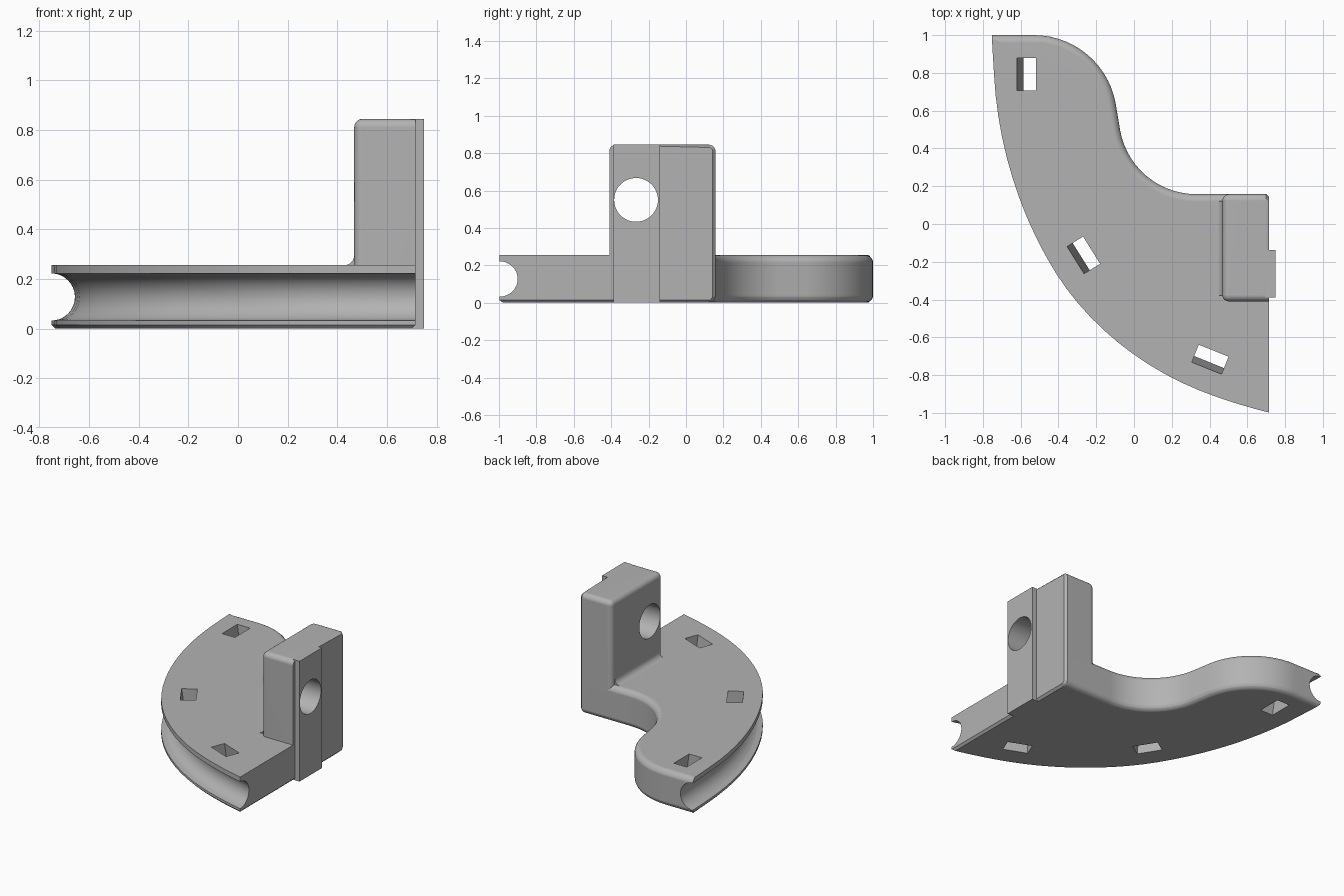
import bpy, bmesh, math
from mathutils import Vector

if "Cube" in bpy.data.objects:
    bpy.data.objects.remove(bpy.data.objects["Cube"])

H, TOP = 0.255, 0.845          # plate and tower heights
RIGHT, BACK = 0.715, 0.158     # flat mounting face, back wall
R, CH = 0.04, 0.015            # rounding and chamfer sizes
grey = bpy.data.materials.new("grey plastic")
grey.diffuse_color = (0.45, 0.45, 0.45, 1)
grey.use_nodes = True
grey.node_tree.nodes["Principled BSDF"].inputs["Base Color"].default_value = grey.diffuse_color


def make(name, bm):
    bmesh.ops.recalc_face_normals(bm, faces=bm.faces[:])
    me = bpy.data.meshes.new(name)
    bm.to_mesh(me)
    bm.free()
    ob = bpy.data.objects.new(name, me)
    me.materials.append(grey)
    bpy.context.collection.objects.link(ob)
    return ob


def box_bm(lo, hi):
    bm = bmesh.new()
    bmesh.ops.create_cube(bm, size=1)
    for v in bm.verts:
        v.co = [l + (c + 0.5) * (h - l) for c, l, h in zip(v.co, lo, hi)]
    return bm


def prism(name, a, b):
    """Solid between two matching loops of points."""
    bm = bmesh.new()
    va, vb = [bm.verts.new(p) for p in a], [bm.verts.new(p) for p in b]
    bm.faces.new(va)
    bm.faces.new(vb[::-1])
    for i in range(len(va)):
        j = (i + 1) % len(va)
        bm.faces.new((va[i], vb[i], vb[j], va[j]))
    return make(name, bm)


def cut(target, cutter):
    """Subtract the cutter, using the first solver that gives a sound result."""
    mod = target.modifiers.new("cut", 'BOOLEAN')
    mod.operation, mod.object = 'DIFFERENCE', cutter
    result = None
    for solver in ('EXACT', 'MANIFOLD', 'FLOAT'):
        mod.solver = solver
        bpy.context.view_layer.update()
        dg = bpy.context.evaluated_depsgraph_get()
        me = bpy.data.meshes.new_from_object(target.evaluated_get(dg))
        if len(me.vertices) > len(target.data.vertices):
            result = me
            break
    target.modifiers.remove(mod)
    if result:
        target.data = result
        result.materials.clear()
        result.materials.append(grey)
        for p in result.polygons:
            p.material_index = 0
    bpy.data.objects.remove(cutter)


def arc(cx, cy, r, a0, a1, n):
    angles = [math.radians(a0 + (a1 - a0) * i / n) for i in range(n + 1)]
    return [Vector((cx + r * math.cos(a), cy + r * math.sin(a))) for a in angles]


def hermite(knots, n):
    """Smooth curve through (x, y, heading in degrees) knots."""
    out = []
    for (x0, y0, a0), (x1, y1, a1) in zip(knots, knots[1:]):
        p, q = Vector((x0, y0)), Vector((x1, y1))
        d = (q - p).length
        t0, t1 = [Vector((math.cos(math.radians(a)), math.sin(math.radians(a)))) * d for a in (a0, a1)]
        for i in range(n):
            t = i / n
            out.append(p * (2*t**3 - 3*t*t + 1) + t0 * (t**3 - 2*t*t + t)
                       + q * (3*t*t - 2*t**3) + t1 * (t**3 - t*t))
    return out + [q]


# Plate outline, counter-clockwise: grooved rim, mounting face, wavy inner wall
rim = hermite([(-0.752, 1, -89), (-0.741, 0.79, -87), (-0.416, -0.256, -58),
               (0.339, -0.878, -22), (RIGHT, -0.998, -14)], 10)
inner = ([Vector((RIGHT, BACK - CH)), Vector((RIGHT - CH, BACK))]
         + arc(0.33, BACK + 0.41, 0.41, 270, 190, 14) + arc(-0.53, 0.56, 0.44, 10, 90, 14))
outline = rim + inner
kind = ["rim"] * (len(rim) - 1) + ["face"] + ["inner"] * len(inner)


def ring(bm, z, dist):
    """Outline at height z, each edge moved inwards by the distance for its kind."""
    vs, n = [], len(outline)
    for i, p in enumerate(outline):
        e0, e1 = (p - outline[i - 1]).normalized(), (outline[(i + 1) % n] - p).normalized()
        n0, n1 = Vector((-e0.y, e0.x)), Vector((-e1.y, e1.x))
        d0, d1 = dist[kind[i - 1]], dist[kind[i]]
        if kind[i - 1] == kind[i]:
            off = (n0 + n1) * (d0 / (1 + n0.dot(n1)))
        else:
            det = n0.x * n1.y - n0.y * n1.x
            off = Vector(((d0 * n1.y - d1 * n0.y) / det, (n0.x * d1 - n1.x * d0) / det))
        vs.append(bm.verts.new((p.x + off.x, p.y + off.y, z)))
    return vs


# Curved plate: stacked rings give the groove, rounded inner edges and bottom chamfer
GR, GZ = 0.095, 0.127
levels = {0, CH, H}
levels |= {R * (1 - math.cos(k * math.pi / 10)) for k in range(1, 6)}
levels |= {H - R * (1 - math.cos(k * math.pi / 10)) for k in range(1, 6)}
levels |= {GZ - GR * math.cos(k * math.pi / 16) for k in range(17)}
bm = bmesh.new()
rings = []
for z in sorted(levels):
    edge = min(R, max(0, R - min(z, H - z)))
    g = GR * GR - (z - GZ) ** 2
    chamfer = max(0, CH - z)
    rings.append(ring(bm, z, {"inner": R - math.sqrt(max(0, R * R - edge * edge)), "face": chamfer,
                              "rim": math.sqrt(g) if g > 1e-9 else chamfer}))
for a, b in zip(rings, rings[1:]):
    for i in range(len(a)):
        j = (i + 1) % len(a)
        bm.faces.new((a[i], a[j], b[j], b[i]))
bm.faces.new(rings[0][::-1])
bm.faces.new(rings[-1])
plate = make("grooved_plate", bm)

# Upright tower: rounded left, top, front and back edges, chamfered mounting face
bm = box_bm((0.468, -0.41, 0.2), (RIGHT, BACK, TOP))
edges = [e for e in bm.edges
         if not all(v.co.x > 0.7 for v in e.verts) and not all(v.co.z < 0.21 for v in e.verts)]
bmesh.ops.bevel(bm, geom=edges, offset=0.035, segments=5, profile=0.5, affect='EDGES')
edges = []
for e in bm.edges:
    mid = (e.verts[0].co + e.verts[1].co) / 2
    if all(v.co.x > RIGHT - 1e-4 for v in e.verts) and mid.z > 0.21 and mid.y > -0.37:
        edges.append(e)
bmesh.ops.bevel(bm, geom=edges, offset=CH, segments=1, profile=0.5, affect='EDGES')
tower = make("tower", bm)

# Concave fillet where the tower meets the plate
prof = [(0.428, H - 0.01), (0.48, H - 0.01), (0.48, H + 0.04)]
prof += [(p.x, p.y) for p in arc(0.428, H + 0.04, 0.04, 0, -90, 6)]
fillet = prism("tower_fillet", [(x, -0.378, z) for x, z in prof],
               [(x, BACK - 0.035, z) for x, z in prof])

# Vertical tongue standing proud of the mounting face
tongue = make("tongue", box_bm((0.695, -0.388, 0), (0.75, -0.138, TOP)))

# Round hole through tower and tongue
circle = arc(-0.267, 0.55, 0.117, 0, 360, 48)[:-1]
for part in (tower, tongue):
    cut(part, prism("hole_cutter", [(0.3, p.x, p.y) for p in circle],
                    [(0.9, p.x, p.y) for p in circle]))

# Slanted slots along the rim, leaning inwards towards the bottom
for x, y, a in ((-0.57, 0.793, 0), (-0.267, -0.165, 32), (0.403, -0.717, 68)):
    n = Vector((math.cos(math.radians(a)), math.sin(math.radians(a)), 0))
    t = Vector((-n.y, n.x, 0))
    loops = []
    for z in (-0.1, H + 0.1):
        mid = Vector((x, y, z)) + n * 0.035 * (H - z) / H
        loops.append([mid + n * u * 0.05 + t * w * 0.085
                      for u, w in ((-1, -1), (1, -1), (1, 1), (-1, 1))])
    cut(plate, prism("slot_cutter", *loops))

# Smooth curves with sharp edges kept
for ob in (plate, tower, fillet, tongue):
    ob.data.shade_smooth()
    ob.data.set_sharp_from_angle(angle=math.radians(30))
    ob.modifiers.new("flat_shading", 'WEIGHTED_NORMAL').keep_sharp = True
